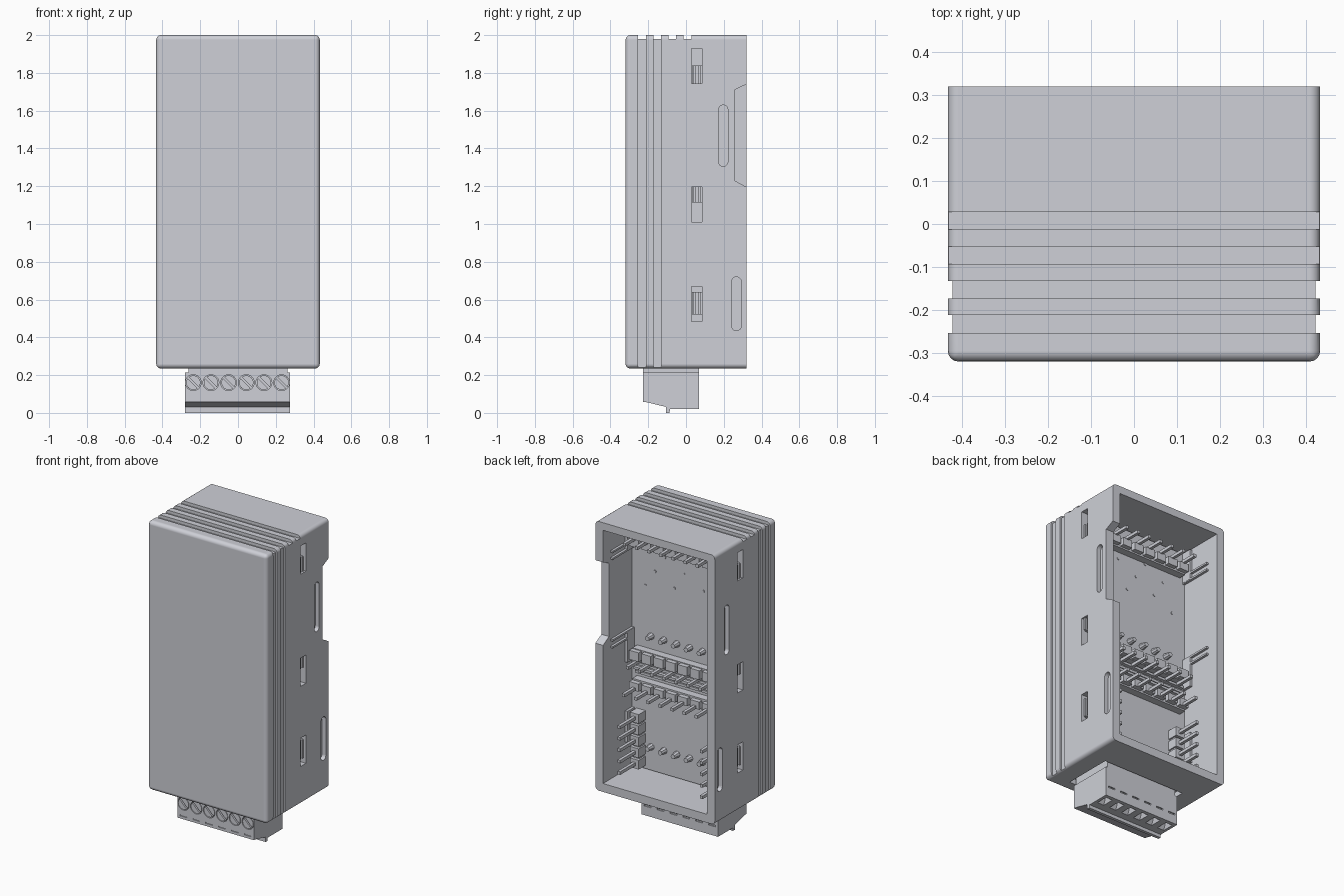
import bpy, bmesh, math
from mathutils import Matrix, Vector

if "Cube" in bpy.data.objects:
    bpy.data.objects.remove(bpy.data.objects["Cube"])

grey = bpy.data.materials.new("light grey")
grey.use_nodes = True
COLOUR = (0.62, 0.63, 0.68, 1)
grey.diffuse_color = COLOUR
grey.node_tree.nodes["Principled BSDF"].inputs["Base Color"].default_value = COLOUR


def add_box(bm, x, y, z):
    """Add a box given (low, high) ranges; returns its vertices."""
    low, high = zip(x, y, z)
    size = [b - a for a, b in zip(low, high)]
    mid = [(a + b) / 2 for a, b in zip(low, high)]
    m = Matrix.Translation(mid) @ Matrix.Diagonal((*size, 1))
    return bmesh.ops.create_cube(bm, size=1, matrix=m)["verts"]


def add_rod(bm, centre, radius, length, sides=24, tip=1.0):
    """Add a cylinder along y, its tip towards +y."""
    m = Matrix.Translation(centre) @ Matrix.Rotation(-math.pi / 2, 4, "X")
    bmesh.ops.create_cone(bm, cap_ends=True, segments=sides, radius1=radius, radius2=radius * tip,
                          depth=length, matrix=m)


def add_prism(bm, outline, x):
    """Extrude a (y, z) outline along x."""
    face = bm.faces.new([bm.verts.new((x[0], y, z)) for y, z in outline])
    out = bmesh.ops.extrude_face_region(bm, geom=[face])["geom"]
    bmesh.ops.translate(bm, vec=(x[1] - x[0], 0, 0), verts=[v for v in out if isinstance(v, bmesh.types.BMVert)])


def finish(bm, name):
    bmesh.ops.recalc_face_normals(bm, faces=bm.faces)
    mesh = bpy.data.meshes.new(name)
    bm.to_mesh(mesh)
    bm.free()
    mesh.materials.append(grey)
    ob = bpy.data.objects.new(name, mesh)
    bpy.context.collection.objects.link(ob)
    return ob


def cut(ob, build):
    """Subtract whatever build(bm) draws."""
    bm = bmesh.new()
    build(bm)
    cutter = finish(bm, "cutter")
    cutter.hide_render = True
    mod = ob.modifiers.new("cut", "BOOLEAN")
    mod.operation, mod.solver, mod.object = "DIFFERENCE", "EXACT", cutter
    bpy.context.view_layer.objects.active = ob
    bpy.ops.object.modifier_apply(modifier=mod.name)
    bpy.data.objects.remove(cutter)


def smooth(ob):
    bpy.ops.object.select_all(action="DESELECT")
    ob.select_set(True)
    bpy.context.view_layer.objects.active = ob
    bpy.ops.object.shade_smooth_by_angle(angle=math.radians(35))
    mod = ob.modifiers.new("even flat faces", "WEIGHTED_NORMAL")
    mod.weight, mod.keep_sharp = 100, True


# Case: rounded everywhere except around the open back
bm = bmesh.new()
add_box(bm, (-0.433, 0.433), (-0.32, 0.32), (0.235, 2))
edges = [e for e in bm.edges if min(v.co.y for v in e.verts) < 0]
bmesh.ops.bevel(bm, geom=edges, offset=0.025, segments=4, profile=0.5, affect="EDGES")
case = finish(bm, "case")
cut(case, lambda b: add_box(b, (-0.378, 0.378), (-0.27, 0.4), (0.29, 1.95)))

# Grooves over the top, the front two also running down the sides
def top_grooves(b):
    for i in range(4):
        y = -0.253 + 0.08 * i
        add_box(b, (-0.5, 0.5), (y, y + 0.041), (1.98, 2.1))
cut(case, top_grooves)

def side_grooves(b):
    for i in range(2):
        y = -0.253 + 0.08 * i
        for s in (-1, 1):
            add_box(b, sorted((s * 0.422, s * 0.5)), (y, y + 0.041), (0.1, 2.1))
cut(case, side_grooves)

# Latch windows through both side walls
WINDOWS = [(1.745, 1.93), (1.01, 1.195), (0.485, 0.67)]

def windows(b):
    for z in WINDOWS:
        for s in (-1, 1):
            add_box(b, sorted((s * 0.36, s * 0.5)), (0.03, 0.085), z)
cut(case, windows)

# Shallow round-ended recesses
def recesses(b):
    for y, low, high in ((0.197, 1.305, 1.63), (0.267, 0.435, 0.72)):
        r = 0.025
        outline = []
        for centre, start in ((high - r, 0), (low + r, math.pi)):
            for k in range(9):
                a = start + math.pi * k / 8
                outline.append((y + r * math.cos(a), centre + r * math.sin(a)))
        add_prism(b, outline, (0.405, 0.5))
        add_prism(b, outline, (-0.5, -0.405))
cut(case, recesses)

# Chamfered notch in the rear edge of the left wall, and the plug recess
cut(case, lambda b: add_prism(b, [(0.258, 1.23), (0.33, 1.19), (0.33, 1.745), (0.258, 1.71)], (0.3, 0.5)))
cut(case, lambda b: add_box(b, (-0.3, 0.3), (-0.24, 0.09), (0.2, 0.27)))
smooth(case)

# Snap latches sitting in the windows, with a backing strip behind each
bm = bmesh.new()
for (bottom, top), (low, high) in zip(WINDOWS, ((1.745, 1.84), (1.115, 1.195), (0.52, 0.64))):
    for s in (-1, 1):
        add_box(bm, sorted((s * 0.36, s * 0.385)), (0.02, 0.09), (bottom - 0.01, top + 0.01))
        add_box(bm, sorted((s * 0.38, s * 0.41)), (0.031, 0.084), (low, high))
        for y in (0.04, 0.066):
            add_box(bm, sorted((s * 0.40, s * 0.422)), (y, y + 0.01), (low, high))
finish(bm, "snap_latches")

# Thin guide ribs in pairs along the inner walls
bm = bmesh.new()
for z in (1.73, 1.775, 1.15, 1.195):
    for s in (-1, 1):
        add_box(bm, sorted((s * 0.362, s * 0.385)), (0.02, 0.24), (z, z + 0.012))
finish(bm, "guide_ribs")

# Circuit board with solder dots
bm = bmesh.new()
add_box(bm, (-0.376, 0.376), (-0.015, 0.02), (0.30, 1.94))
for i in range(9):
    add_rod(bm, (-0.28 + 0.07 * i, 0.021, 1.5 + 0.037 * (i * 5 % 8)), 0.009, 0.006, sides=10)
finish(bm, "circuit_board")

# Pin headers across the board
PITCH = 0.088

def header(name, z, block, reach, drop):
    """Blocks of the given half height, with pins out to reach, lowered by drop."""
    bm = bmesh.new()
    add_box(bm, (-0.34, 0.34), (0.02, 0.07), (z - 0.035, z + 0.035))
    for i in range(8):
        x = (i - 3.5) * PITCH
        add_box(bm, (x - 0.034, x + 0.034), (0.06, 0.1), (z - block, z + block))
        add_box(bm, (x - 0.01, x + 0.01), (0.03, reach), (z - drop - 0.01, z - drop + 0.01))
    return finish(bm, name)

header("top_header", 1.80, 0.025, 0.2, -0.03)
header("upper_middle_header", 1.06, 0.03, 0.17, 0.05)
header("lower_middle_header", 0.86, 0.025, 0.21, 0.015)

# Rails between the middle headers
bm = bmesh.new()
for i in range(4):
    z = 0.915 + 0.028 * i
    add_box(bm, (-0.35, 0.35), (0.02, 0.03 + 0.012 * (i % 2)), (z, z + 0.016))
finish(bm, "middle_rails")

# Vertical headers beside both walls
for name, x in (("left_side_header", 0.312), ("right_side_header", -0.285)):
    bm = bmesh.new()
    add_box(bm, (x - 0.022, x + 0.022), (0.02, 0.07), (0.32, 0.68))
    for i in range(5):
        z = 0.35 + 0.075 * i
        add_box(bm, (x - 0.032, x + 0.032), (0.02, 0.09), (z - 0.03, z + 0.03))
        add_box(bm, (x - 0.01, x + 0.01), (0.08, 0.25), (z - 0.01, z + 0.01))
    finish(bm, name)

# Rows of soldered studs
bm = bmesh.new()
for z in (0.455, 1.18):
    for i in range(6):
        add_rod(bm, (0.237 - 0.0935 * i, 0.04, z), 0.022, 0.05, sides=8, tip=0.7)
finish(bm, "solder_studs")

# Terminal plug under the case
SCREWS = [(i - 2.5) * 0.0935 - 0.003 for i in range(6)]
SCREW_Z = 0.16
bm = bmesh.new()
add_prism(bm, [(-0.228, 0.215), (-0.228, 0.058), (-0.215, 0.058), (-0.107, 0.032), (-0.107, 0),
               (-0.087, 0), (-0.085, 0.02), (0.068, 0.02), (0.068, 0.215)], (-0.28, 0.275))
plug = finish(bm, "terminal_plug")

def screw_holes(b):
    for x in SCREWS:
        add_rod(b, (x, -0.23, SCREW_Z), 0.042, 0.04)
cut(plug, screw_holes)

def wire_holes(b):
    for x in SCREWS:
        for v in add_box(b, (x - 0.036, x + 0.036), (-0.065, 0.05), (-0.02, 0.08)):
            if v.co.z > 0:
                v.co.x = x + (v.co.x - x) * 0.2
                v.co.y = 0.03 + (v.co.y - 0.03) * 0.2
cut(plug, wire_holes)

def tab_notches(b):
    for x in SCREWS:
        add_box(b, (x - 0.025, x + 0.025), (-0.25, -0.222), (0.075, 0.083))
        add_box(b, (x - 0.025, x + 0.025), (0.06, 0.1), (0.08, 0.09))
cut(plug, tab_notches)
smooth(plug)

# Socket that holds the plug
bm = bmesh.new()
add_box(bm, (-0.262, 0.262), (-0.228, 0.068), (0.21, 0.288))
add_box(bm, (-0.262, 0.262), (-0.2, -0.015), (0.28, 0.5))
finish(bm, "plug_socket")

# Slotted terminal screws
bm = bmesh.new()
for x in SCREWS:
    add_rod(bm, (x, -0.214, SCREW_Z), 0.038, 0.026)
screws = finish(bm, "terminal_screws")

def screw_slots(b):
    for x in SCREWS:
        vs = add_box(b, (x - 0.045, x + 0.045), (-0.25, -0.212), (SCREW_Z - 0.005, SCREW_Z + 0.005))
        bmesh.ops.rotate(b, verts=vs, cent=Vector((x, 0, SCREW_Z)), matrix=Matrix.Rotation(math.radians(45), 3, "Y"))
cut(screws, screw_slots)
smooth(screws)
